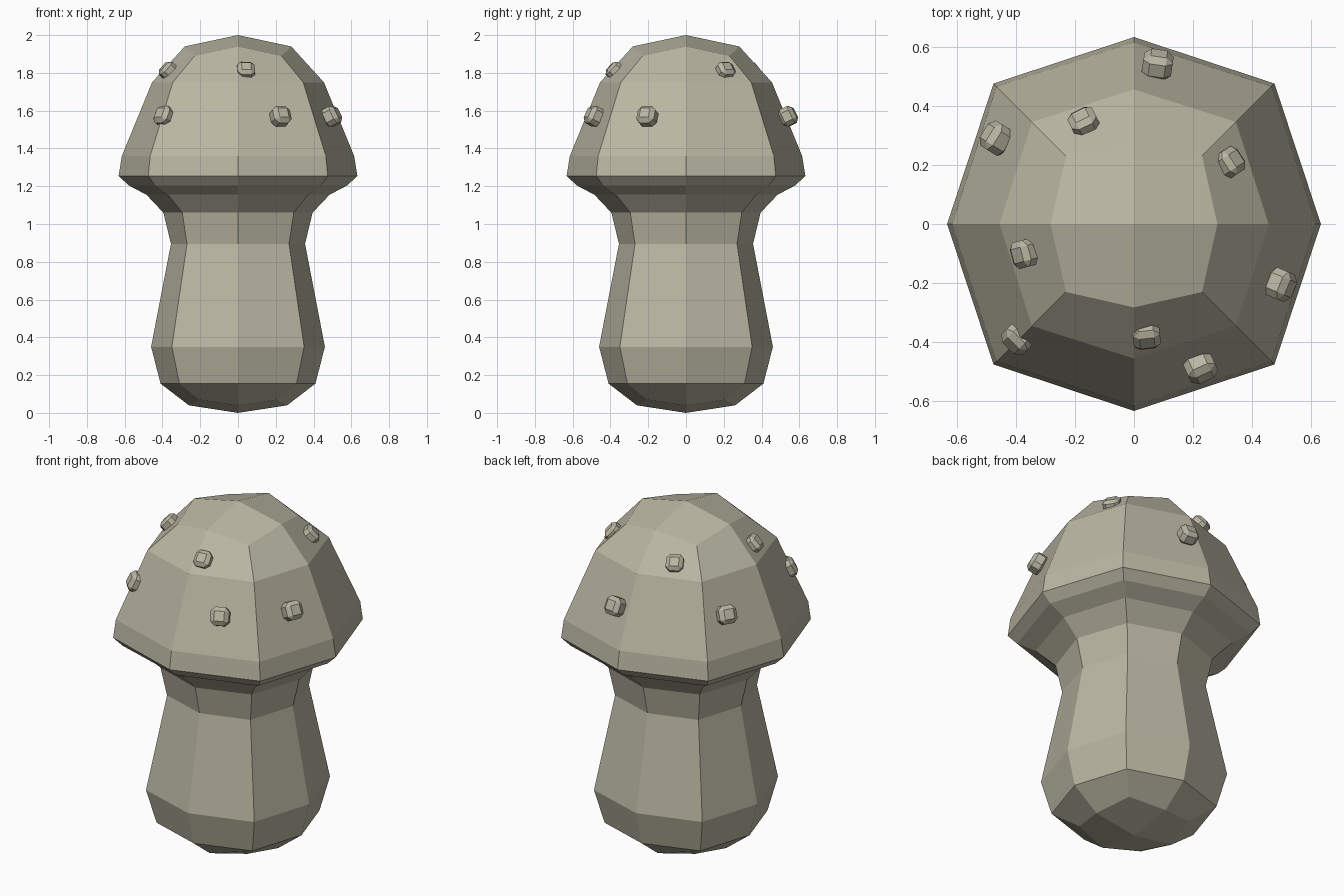
import bpy, bmesh
from math import cos, sin, radians, pi
from mathutils import Matrix, Vector

if "Cube" in bpy.data.objects:
    bpy.data.objects.remove(bpy.data.objects["Cube"])

# Olive grey shared by all parts
olive = bpy.data.materials.new("olive_grey")
olive.diffuse_color = (0.49, 0.47, 0.365, 1)
olive.use_nodes = True
olive.node_tree.nodes["Principled BSDF"].inputs["Base Color"].default_value = olive.diffuse_color


def add_object(name, bm):
    bmesh.ops.recalc_face_normals(bm, faces=bm.faces)
    mesh = bpy.data.meshes.new(name)
    bm.to_mesh(mesh)
    bm.free()
    mesh.materials.append(olive)
    obj = bpy.data.objects.new(name, mesh)
    bpy.context.collection.objects.link(obj)
    return obj


# Mushroom body: eight-sided rings as (axis radius, z, diagonal x = y, diagonal z)
rings = [
    (0.26, 0.04, 0.205, 0.07),
    (0.41, 0.155, 0.31, 0.155),
    (0.46, 0.35, 0.35, 0.35),
    (0.355, 0.895, 0.27, 0.895),
    (0.395, 1.06, 0.295, 1.06),
    (0.485, 1.155, 0.37, 1.155),
    (0.58, 1.205, 0.44, 1.205),
    (0.632, 1.255, 0.475, 1.255),
    (0.615, 1.36, 0.465, 1.36),
    (0.455, 1.75, 0.345, 1.75),
    (0.282, 1.94, 0.23, 1.89),
]
bm = bmesh.new()
loops = []
for axis_r, axis_z, diag, diag_z in rings:
    loop = []
    for i in range(8):
        r, z = (diag * 2 ** 0.5, diag_z) if i % 2 else (axis_r, axis_z)
        loop.append(bm.verts.new((r * cos(i * pi / 4), r * sin(i * pi / 4), z)))
    loops.append(loop)
for a, b in zip(loops, loops[1:]):
    for i in range(8):
        j = (i + 1) % 8
        bm.faces.new((a[i], a[j], b[j], b[i]))
# Base and crown: four quads around a centre point
for loop, z in ((loops[0], 0.0), (loops[-1], 2.0)):
    centre = bm.verts.new((0, 0, z))
    for i in range(0, 8, 2):
        bm.faces.new((centre, loop[i], loop[i + 1], loop[(i + 2) % 8]))
add_object("mushroom_body", bm)


# Cap spots: bevelled, slightly flattened cubes facing out from the cap
def add_spot(name, x, y, z, size, depth, tilt):
    bm = bmesh.new()
    bmesh.ops.create_cube(bm, size=1)
    bmesh.ops.bevel(bm, geom=bm.edges[:], offset=0.23, segments=1,
                    affect='EDGES', profile=0.5)
    bmesh.ops.scale(bm, vec=(size, size, depth), verts=bm.verts)
    flat = Vector((x, y, 0)).normalized()
    normal = flat * cos(radians(tilt)) + Vector((0, 0, sin(radians(tilt))))
    side = Vector((0, 0, 1)).cross(flat)
    up = normal.cross(side)
    rot = Matrix((side, up, normal)).transposed()
    bmesh.ops.transform(bm, matrix=Matrix.Translation((x, y, z)) @ rot.to_4x4(),
                        verts=bm.verts)
    add_object(name, bm)


upper = [(0.325, 0.208), (-0.17, 0.345), (-0.37, -0.10), (0.042, -0.378)]
lower = [(0.08, 0.54), (-0.465, 0.29), (-0.39, -0.385), (0.225, -0.485), (0.495, -0.205)]
for i, (x, y) in enumerate(upper):
    add_spot(f"upper_spot_{i + 1}", x, y, 1.812, 0.092, 0.07, 42)
for i, (x, y) in enumerate(lower):
    add_spot(f"lower_spot_{i + 1}", x, y, 1.57, 0.1, 0.085, 27)
